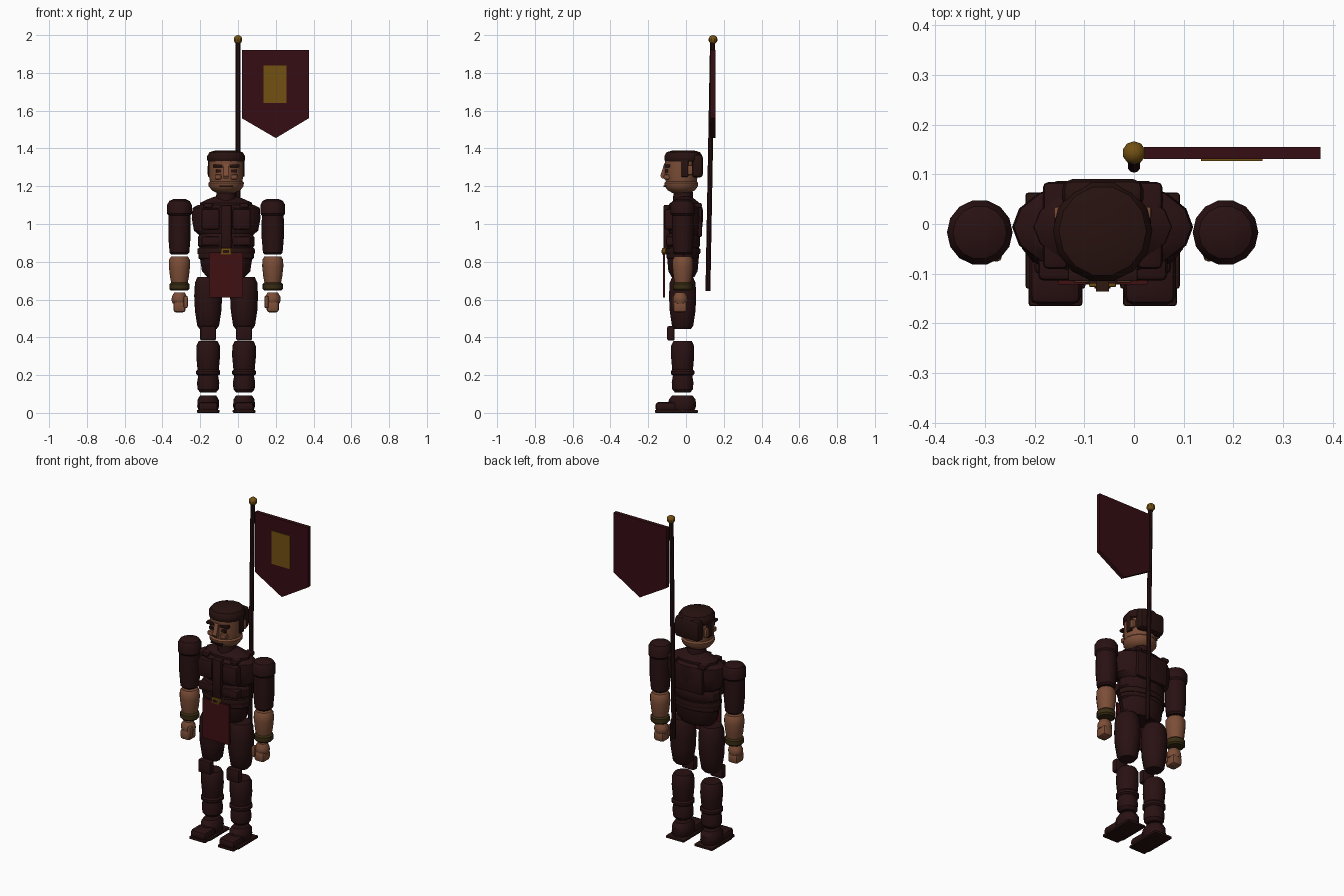
import bpy, bmesh, math
from mathutils import Vector, Matrix

if "Cube" in bpy.data.objects:
    bpy.data.objects.remove(bpy.data.objects["Cube"])

CX = -0.063   # middle of the figure


def material(name, r, g, b):
    m = bpy.data.materials.new(name)
    m.use_nodes = True
    m.diffuse_color = (r, g, b, 1)
    bsdf = m.node_tree.nodes["Principled BSDF"]
    bsdf.inputs["Base Color"].default_value = (r, g, b, 1)
    bsdf.inputs["Roughness"].default_value = 0.8
    return m


UNIFORM = material("dark uniform", 0.022, 0.0055, 0.006)
FLAG = material("flag maroon", 0.036, 0.004, 0.006)
APRON = material("apron red", 0.05, 0.005, 0.006)
SKIN = material("skin", 0.2, 0.075, 0.038)
GOLD = material("gold", 0.17, 0.08, 0.006)
OLIVE = material("olive band", 0.04, 0.025, 0.006)
HAIR = material("dark hair", 0.02, 0.006, 0.005)


def finish(name, bm, mat):
    bmesh.ops.recalc_face_normals(bm, faces=bm.faces)
    me = bpy.data.meshes.new(name)
    bm.to_mesh(me)
    bm.free()
    me.materials.append(mat)
    ob = bpy.data.objects.new(name, me)
    bpy.context.collection.objects.link(ob)
    bpy.ops.object.select_all(action="DESELECT")
    ob.select_set(True)
    bpy.context.view_layer.objects.active = ob
    bpy.ops.object.shade_smooth_by_angle(angle=math.radians(32))
    return ob


def lathe(name, mat, profile, x, y, depth=1.0, n=14):
    """Capped stack of (radius, z) rings; depth squashes it in y."""
    bm = bmesh.new()
    rings = []
    for r, z in profile:
        angles = [2 * math.pi * i / n for i in range(n)]
        rings.append([bm.verts.new((x + r * math.cos(a), y + depth * r * math.sin(a), z))
                      for a in angles])
    for low, high in zip(rings, rings[1:]):
        for i in range(n):
            j = (i + 1) % n
            bm.faces.new((low[i], low[j], high[j], high[i]))
    bm.faces.new(rings[0])
    bm.faces.new(rings[-1])
    return finish(name, bm, mat)


def box(name, mat, xs, ys, zs, bevel=0.0):
    bm = bmesh.new()
    bmesh.ops.create_cube(bm, size=1)
    for v in bm.verts:
        v.co = [(a + b) / 2 + c * (b - a) for (a, b), c in zip((xs, ys, zs), v.co)]
    if bevel:
        bmesh.ops.bevel(bm, geom=bm.edges[:], offset=bevel, segments=2,
                        profile=0.5, affect="EDGES")
    return finish(name, bm, mat)


def mid_box(name, mat, half, ys, zs, bevel=0.0):
    return box(name, mat, (CX - half, CX + half), ys, zs, bevel)


def outline(name, mat, points, axis, start, end):
    """Extrude a flat outline along x (axis 0) or y (axis 1)."""
    bm = bmesh.new()
    verts = [bm.verts.new((start, a, z) if axis == 0 else (a, start, z)) for a, z in points]
    face = bm.faces.new(verts)
    ext = bmesh.ops.extrude_face_region(bm, geom=[face])["geom"]
    move = Vector((end - start, 0, 0) if axis == 0 else (0, end - start, 0))
    bmesh.ops.translate(bm, verts=[g for g in ext if isinstance(g, bmesh.types.BMVert)], vec=move)
    return finish(name, bm, mat)


# Flag pole, finial and banner
pole_low, pole_high = Vector((0, 0.116, 0.645)), Vector((0, 0.14, 1.96))
bm = bmesh.new()
axis = pole_high - pole_low
bmesh.ops.create_cone(bm, cap_ends=True, segments=10, radius1=0.013, radius2=0.013,
                      depth=axis.length,
                      matrix=Matrix.Translation((pole_low + pole_high) / 2)
                      @ axis.to_track_quat("Z", "Y").to_matrix().to_4x4())
finish("flag_pole", bm, UNIFORM)
bm = bmesh.new()
bmesh.ops.create_uvsphere(bm, u_segments=10, v_segments=7, radius=0.024,
                          matrix=Matrix.Translation((0, 0.143, 1.976)))
finish("pole_finial", bm, GOLD)
outline("banner", FLAG, [(0.02, 1.92), (0.375, 1.92), (0.375, 1.56), (0.2, 1.455), (0.02, 1.56)],
        1, 0.131, 0.155)
box("banner_panel", GOLD, (0.135, 0.258), (0.127, 0.132), (1.64, 1.84))

# Torso, in stacked tiers
TY = -0.006
lathe("hips", UNIFORM, [(0.1, 0.72), (0.128, 0.75), (0.14, 0.83)], CX, TY - 0.01, 0.62)
lathe("waist_tier", UNIFORM, [(0.135, 0.81), (0.147, 0.82), (0.147, 0.872), (0.138, 0.88)],
      CX, TY - 0.01, 0.6)
lathe("belly_tier", UNIFORM, [(0.135, 0.87), (0.15, 0.885), (0.15, 0.93), (0.135, 0.95)],
      CX, TY - 0.008, 0.6)
lathe("chest", UNIFORM, [(0.135, 0.935), (0.17, 0.965), (0.182, 1.03), (0.178, 1.085), (0.15, 1.1)],
      CX, TY, 0.53, 16)
lathe("shoulder_yoke", UNIFORM, [(0.14, 1.085), (0.138, 1.112), (0.1, 1.13), (0.06, 1.145)],
      CX, TY, 0.56)
lathe("neck", UNIFORM, [(0.055, 1.12), (0.048, 1.2)], CX, -0.015, 1, 12)
mid_box("back_panel", UNIFORM, 0.105, (0.06, 0.086), (0.93, 1.09), 0.012)
mid_box("chest_placket", UNIFORM, 0.028, (-0.118, -0.07), (0.87, 1.1), 0.004)

# Belt, buckle and apron
lathe("belt", HAIR, [(0.15, 0.842), (0.152, 0.847), (0.152, 0.865), (0.15, 0.87)], CX, TY - 0.01, 0.62)
mid_box("apron", APRON, 0.09, (-0.122, -0.112), (0.612, 0.85))
mid_box("buckle", GOLD, 0.027, (-0.127, -0.1), (0.838, 0.872), 0.003)
mid_box("buckle_centre", HAIR, 0.016, (-0.13, -0.12), (0.847, 0.863))

# Head, jaw and cap
HY = -0.025
lathe("head", SKIN, [(0.06, 1.19), (0.084, 1.215), (0.09, 1.25), (0.09, 1.345)], CX, HY, 0.98)
lathe("jaw", SKIN, [(0.05, 1.165), (0.075, 1.178), (0.092, 1.2), (0.094, 1.218), (0.08, 1.232)],
      CX, HY, 0.98)
lathe("cap", HAIR, [(0.095, 1.33), (0.1, 1.34), (0.1, 1.36), (0.088, 1.38), (0.055, 1.39)],
      CX, -0.014, 1.03)
mid_box("back_hair", HAIR, 0.082, (0.03, 0.09), (1.245, 1.37), 0.02)
outline("nose", SKIN, [(-0.1, 1.32), (-0.115, 1.32), (-0.136, 1.255), (-0.128, 1.242), (-0.1, 1.242)],
        0, CX - 0.013, CX + 0.013)
mid_box("mouth", HAIR, 0.036, (-0.12, -0.1), (1.196, 1.204))

for side, s in (("right", -1), ("left", 1)):
    def part(name):
        return side + "_" + name

    def span(a, b):
        return tuple(sorted((CX + s * a, CX + s * b)))

    # Face details
    box(part("brow"), HAIR, span(0.018, 0.07), (-0.115, -0.085), (1.3, 1.316), 0.003)
    box(part("eye"), HAIR, span(0.026, 0.054), (-0.109, -0.09), (1.272, 1.288))
    box(part("cheek"), SKIN, span(0.025, 0.06), (-0.118, -0.08), (1.236, 1.262), 0.006)
    box(part("sideburn"), HAIR, span(0.08, 0.097), (-0.027, 0.012), (1.25, 1.34), 0.004)
    box(part("ear"), SKIN, span(0.08, 0.098), (0.01, 0.035), (1.26, 1.31), 0.005)

    # Chest plates
    box(part("chest_plate"), UNIFORM, span(0.034, 0.13), (-0.114, -0.05), (0.97, 1.08), 0.012)
    box(part("belly_plate"), UNIFORM, span(0.03, 0.13), (-0.106, -0.05), (0.885, 0.935), 0.01)
    box(part("shoulder_strap"), UNIFORM, span(0.07, 0.12), (-0.09, 0.084), (1.085, 1.112), 0.01)

    # Arm
    ax, ay = CX + s * 0.247, -0.017
    lathe(part("upper_arm"), UNIFORM, [(0.042, 0.838), (0.052, 0.848), (0.059, 0.93), (0.058, 1.055)],
          ax, ay)
    lathe(part("shoulder_cap"), UNIFORM, [(0.058, 1.045), (0.066, 1.055), (0.066, 1.1),
                                          (0.054, 1.122), (0.03, 1.133)], ax, ay)
    lathe(part("forearm"), SKIN, [(0.042, 0.68), (0.05, 0.72), (0.056, 0.775), (0.055, 0.81),
                                  (0.045, 0.827)], ax, ay)
    lathe(part("wristband"), OLIVE, [(0.044, 0.647), (0.053, 0.656), (0.053, 0.682), (0.044, 0.69)],
          ax, ay)
    lathe(part("palm"), SKIN, [(0.036, 0.58), (0.042, 0.595), (0.04, 0.615), (0.028, 0.637)],
          ax, -0.03, 0.95, 12)
    box(part("fingers"), SKIN, (ax - 0.032, ax + 0.032), (-0.068, 0.004), (0.532, 0.592), 0.014)
    box(part("thumb"), SKIN, span(0.203, 0.225), (-0.075, -0.045), (0.555, 0.62), 0.008)

    # Leg
    lx, ly = CX + s * 0.095, -0.018
    lathe(part("thigh"), UNIFORM, [(0.045, 0.444), (0.058, 0.462), (0.07, 0.54), (0.074, 0.62),
                                   (0.07, 0.69), (0.056, 0.72)], lx, ly)
    box(part("knee_guard"), UNIFORM, (lx - 0.042, lx + 0.042), (-0.1, -0.06), (0.382, 0.46), 0.01)
    lathe(part("shin"), UNIFORM, [(0.05, 0.205), (0.056, 0.225), (0.063, 0.3), (0.062, 0.355),
                                  (0.05, 0.38)], lx, ly)
    lathe(part("boot_cuff"), UNIFORM, [(0.054, 0.198), (0.064, 0.206), (0.064, 0.22), (0.054, 0.232)],
          lx, ly)
    lathe(part("ankle"), UNIFORM, [(0.042, 0.108), (0.056, 0.125), (0.059, 0.16), (0.052, 0.2)], lx, ly)

    # Shoe
    lathe(part("heel"), UNIFORM, [(0.05, 0.01), (0.058, 0.035), (0.056, 0.07), (0.042, 0.093)],
          lx, -0.02, 1.3)
    box(part("toe"), UNIFORM, (lx - 0.052, lx + 0.052), (-0.162, -0.05), (0.008, 0.058), 0.018)
    box(part("sole"), HAIR, (lx - 0.06, lx + 0.06), (-0.13, 0.063), (0, 0.016), 0.005)
    box(part("toe_sole"), HAIR, (lx - 0.054, lx + 0.054), (-0.165, -0.1), (0, 0.016), 0.005)
